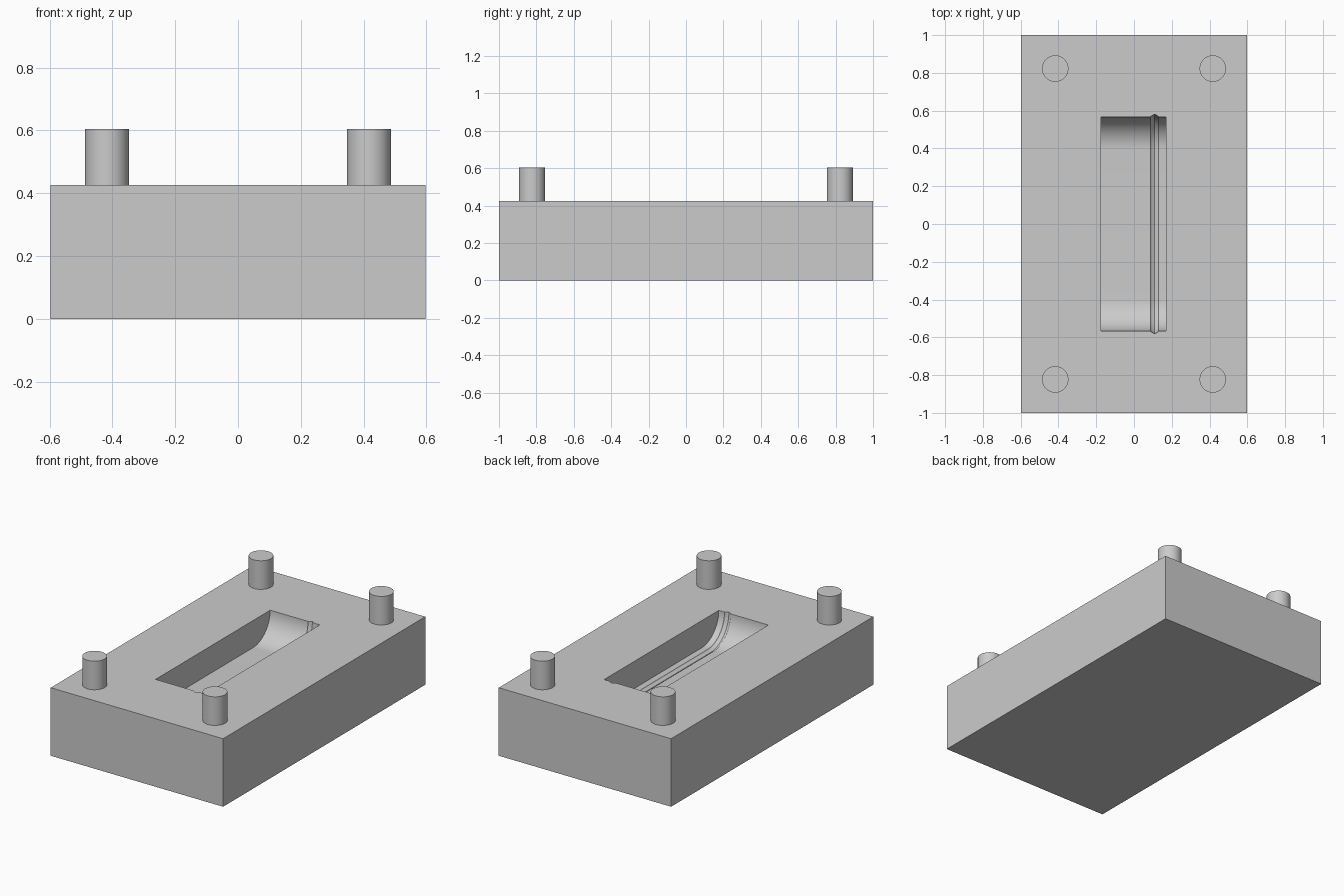
import bpy, bmesh, math

cube = bpy.data.objects.get("Cube")
if cube:
    bpy.data.objects.remove(cube, do_unlink=True)

TOP = 0.426          # height of the parting face
HALF_X, HALF_Y = 0.597, 1.0

grey = bpy.data.materials.new("light grey")
grey.use_nodes = True
grey.diffuse_color = (0.6, 0.6, 0.6, 1)
grey.node_tree.nodes["Principled BSDF"].inputs["Base Color"].default_value = (0.6, 0.6, 0.6, 1)


def make_object(name, bm):
    bmesh.ops.recalc_face_normals(bm, faces=bm.faces)
    mesh = bpy.data.meshes.new(name)
    bm.to_mesh(mesh)
    bm.free()
    mesh.materials.append(grey)
    obj = bpy.data.objects.new(name, mesh)
    bpy.context.collection.objects.link(obj)
    return obj


def smooth(obj):
    bpy.ops.object.select_all(action="DESELECT")
    obj.select_set(True)
    bpy.context.view_layer.objects.active = obj
    bpy.ops.object.shade_smooth_by_angle(angle=math.radians(30))


# Mould block
bm = bmesh.new()
bmesh.ops.create_cube(bm, size=1)
for v in bm.verts:
    v.co = (v.co.x * 2 * HALF_X, v.co.y * 2 * HALF_Y, (v.co.z + 0.5) * TOP)
block = make_object("mould_block", bm)


# Cavity outline: flat floor with a quarter round at each end
def cavity_ring(bm, x, offset, steps=20):
    radius, centre = 0.17 + offset, 0.397
    points = [(-centre - radius, TOP + 0.1)]
    for side in (-1, 1):
        for i in range(steps + 1):
            a = math.pi / 2 * (i / steps)
            a = a if side < 0 else math.pi / 2 - a
            points.append((side * (centre + radius * math.cos(a)), TOP - radius * math.sin(a)))
    points.append((centre + radius, TOP + 0.1))
    return [bm.verts.new((x, y, z)) for y, z in points]


# Cavity cutter, with a rounded groove running around it
stations = [(-0.174, 0), (0.088, 0), (0.092, 0.005), (0.098, 0.007), (0.102, 0.011),
            (0.109, 0.013), (0.116, 0.011), (0.12, 0.007), (0.126, 0.005), (0.13, 0), (0.17, 0)]
bm = bmesh.new()
rings = [cavity_ring(bm, x, offset) for x, offset in stations]
for a, b in zip(rings, rings[1:]):
    for i in range(len(a)):
        j = (i + 1) % len(a)
        bm.faces.new((a[i], a[j], b[j], b[i]))
bm.faces.new(rings[0])
bm.faces.new(rings[-1])
cutter = make_object("cavity_cutter", bm)
cutter.hide_render = True

cut = block.modifiers.new("cavity", "BOOLEAN")
cut.operation = "DIFFERENCE"
cut.solver = "EXACT"
cut.object = cutter
bpy.context.view_layer.objects.active = block
bpy.ops.object.modifier_apply(modifier=cut.name)
bpy.data.objects.remove(cutter, do_unlink=True)
smooth(block)

# Four alignment pegs
PEG_LOW, PEG_HIGH = TOP - 0.005, 0.605
for x_name, x in (("right", -0.417), ("left", 0.417)):
    for y_name, y in (("front", -0.823), ("back", 0.823)):
        bm = bmesh.new()
        bmesh.ops.create_cone(bm, cap_ends=True, segments=48, radius1=0.07, radius2=0.07,
                              depth=PEG_HIGH - PEG_LOW)
        bmesh.ops.translate(bm, verts=bm.verts, vec=(x, y, (PEG_LOW + PEG_HIGH) / 2))
        smooth(make_object(f"{y_name}_{x_name}_peg", bm))
